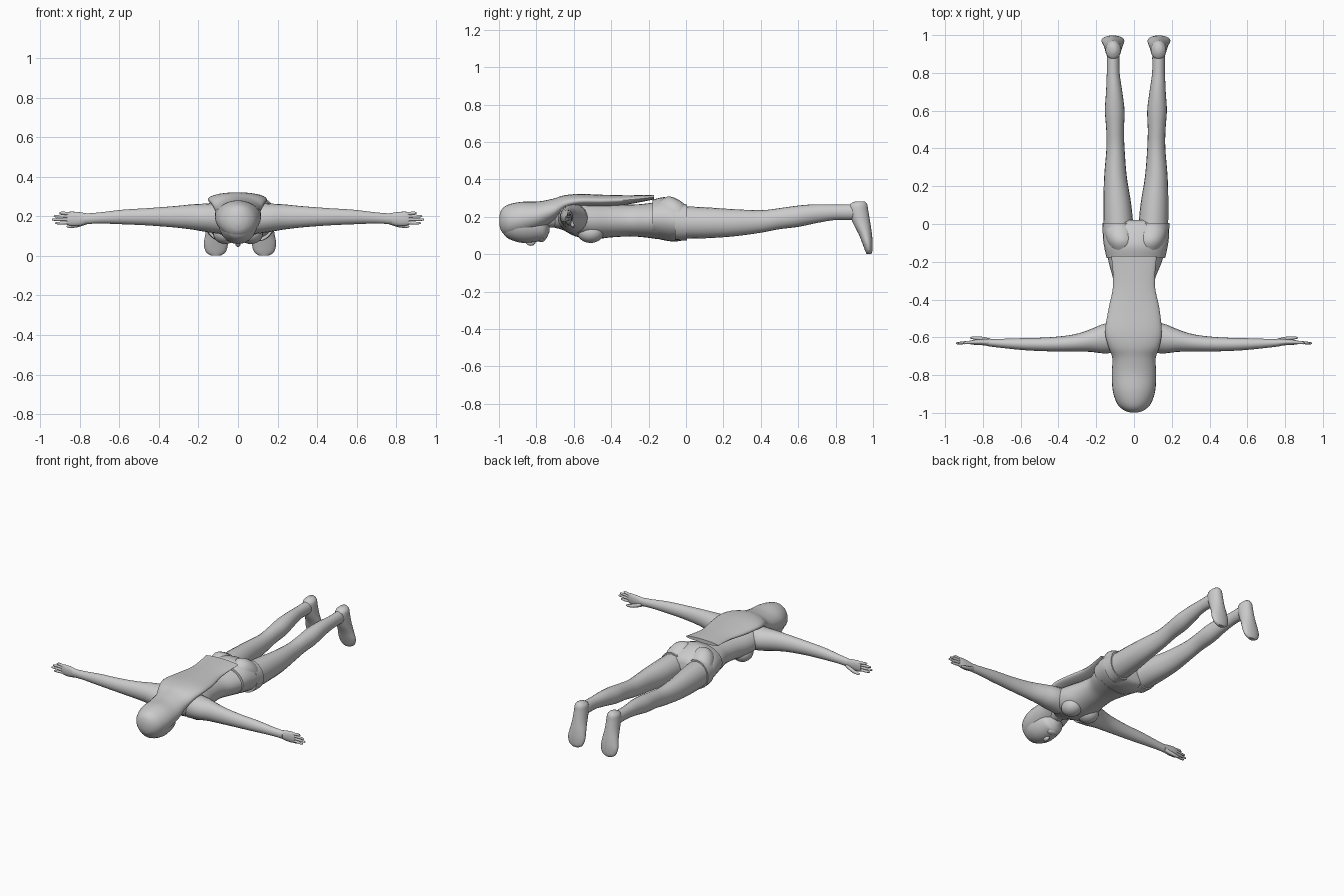
import bpy, bmesh, math
from mathutils import Vector

default = bpy.data.objects.get("Cube")
if default:
    bpy.data.objects.remove(default, do_unlink=True)

# The single plain material
grey = bpy.data.materials.new("plain grey")
grey.use_nodes = True
colour = (0.6, 0.6, 0.6, 1)
grey.diffuse_color = colour
grey.node_tree.nodes["Principled BSDF"].inputs["Base Color"].default_value = colour

BODY_AXIS = 0.01  # mirror line of the torso and legs


def finish(name, bm):
    """Turn a bmesh into a smooth grey object."""
    bmesh.ops.recalc_face_normals(bm, faces=bm.faces)
    mesh = bpy.data.meshes.new(name)
    bm.to_mesh(mesh)
    bm.free()
    mesh.materials.append(grey)
    obj = bpy.data.objects.new(name, mesh)
    bpy.context.collection.objects.link(obj)
    bpy.ops.object.select_all(action="DESELECT")
    obj.select_set(True)
    bpy.context.view_layer.objects.active = obj
    bpy.ops.object.shade_smooth_by_angle(angle=math.radians(50))
    return obj


def smooth_rings(rings, steps):
    """Catmull-Rom interpolation between the control rings."""
    result = []
    last = len(rings) - 1
    for i in range(last):
        a, b, c, d = (rings[max(0, min(last, i + k))] for k in (-1, 0, 1, 2))
        for s in range(steps):
            t = s / steps
            result.append([
                q + t / 2 * (r - p + t * (2 * p - 5 * q + 4 * r - w + t * (3 * (q - r) + w - p)))
                for p, q, r, w in zip(a, b, c, d)])
    result.append(list(rings[last]))
    return result


def loft(name, axis, rings, sides=20, steps=4, mirror=None):
    """Skin ellipses (position, centre u, centre v, radius u, radius v) along an axis."""
    order = {"x": (0, 1, 2), "y": (1, 0, 2), "z": (2, 0, 1)}[axis]
    bm = bmesh.new()
    loops = []
    for along, u, v, ru, rv in smooth_rings(rings, steps):
        loop = []
        for k in range(sides):
            angle = math.tau * k / sides
            point = Vector()
            values = (along, u + ru * math.cos(angle), v + rv * math.sin(angle))
            for slot, value in zip(order, values):
                point[slot] = value
            if mirror is not None:
                point.x = 2 * mirror - point.x
            loop.append(bm.verts.new(point))
        loops.append(loop)
    for low, high in zip(loops, loops[1:]):
        for k in range(sides):
            n = (k + 1) % sides
            bm.faces.new((low[k], low[n], high[n], high[k]))
    bm.faces.new(loops[0])
    bm.faces.new(loops[-1])
    return finish(name, bm)


def ball(name, centre, size):
    """Ellipsoid with the given half sizes."""
    bm = bmesh.new()
    bmesh.ops.create_uvsphere(bm, u_segments=20, v_segments=12, radius=1)
    bmesh.ops.scale(bm, vec=size, verts=bm.verts)
    bmesh.ops.translate(bm, vec=centre, verts=bm.verts)
    return finish(name, bm)


# Torso from the neck to the waistband
loft("torso", "y", [
    (-.70, 0, .20, .06, .06), (-.66, 0, .20, .12, .07), (-.59, 0, .19, .15, .095),
    (-.50, 0, .18, .14, .1), (-.40, 0, .18, .115, .09), (-.30, 0, .18, .11, .085),
    (-.22, .005, .18, .135, .09), (-.15, .01, .18, .155, .1)], sides=28)
loft("neck", "y", [(-.80, 0, .19, .05, .05), (-.66, 0, .20, .06, .055)])

# Head, face down
loft("head", "y", [
    (-.985, 0, .17, .03, .04), (-.96, 0, .165, .07, .075), (-.90, 0, .165, .095, .1),
    (-.84, 0, .16, .095, .1), (-.78, 0, .15, .08, .08), (-.75, 0, .14, .06, .06),
    (-.73, 0, .14, .02, .02)])
ball("nose", (0, -.83, .063), (.014, .025, .018))
ball("chin", (0, -.775, .085), (.035, .025, .02))

# Hair cap running into a flat sheet down the back
loft("hair", "y", [
    (-.998, 0, .18, .02, .025), (-.985, 0, .18, .055, .06), (-.95, 0, .18, .09, .085),
    (-.88, 0, .19, .113, .09), (-.79, 0, .205, .117, .077), (-.71, 0, .235, .115, .062),
    (-.65, 0, .27, .135, .045), (-.57, -.003, .285, .15, .037), (-.45, 0, .285, .135, .033),
    (-.32, 0, .29, .11, .025), (-.17, 0, .305, .12, .012)], sides=28)

# Shorts: hips and seat
loft("shorts", "y", [
    (-.18, .01, .19, .155, .1), (-.12, .01, .19, .168, .115), (-.06, .01, .18, .175, .112),
    (0, .01, .17, .165, .09), (.02, .01, .17, .13, .06)], sides=28)

for side, mirror in (("left", None), ("right", BODY_AXIS)):
    # Shorts leg, bare leg and foot
    loft(side + "_seat", "y", [
        (-.17, .08, .22, .04, .04), (-.10, .085, .225, .075, .083),
        (-.03, .095, .2, .08, .085), (.03, .1, .18, .04, .05)], mirror=mirror)
    loft(side + "_shorts_leg", "y", [
        (-.06, .1, .175, .085, .1), (.005, .102, .17, .086, .096)], mirror=mirror)
    loft(side + "_leg", "y", [
        (-.05, .1, .17, .08, .088), (.10, .108, .168, .074, .083), (.25, .118, .168, .06, .073),
        (.40, .118, .175, .048, .06), (.50, .12, .19, .047, .056), (.60, .122, .203, .052, .057),
        (.70, .125, .217, .043, .05), (.80, .13, .224, .034, .041), (.90, .13, .225, .033, .041),
        (.94, .13, .225, .025, .03)], mirror=mirror)
    loft(side + "_foot", "z", [
        (.002, .132, .978, .025, .013), (.02, .132, .977, .05, .02), (.06, .132, .97, .061, .028),
        (.11, .13, .958, .055, .036), (.17, .13, .938, .046, .047), (.23, .13, .923, .042, .052),
        (.265, .13, .922, .037, .047), (.283, .13, .93, .018, .025)], mirror=mirror)

for side, sign, mirror in (("left", 1, None), ("right", -1, 0)):
    # Chest
    ball(side + "_breast", (sign * .065, -.51, .115), (.062, .07, .055))

    # Arm stretched out sideways
    loft(side + "_arm", "x", [
        (.08, -.60, .19, .08, .08), (.16, -.607, .193, .078, .072), (.23, -.617, .197, .06, .064),
        (.32, -.63, .198, .045, .054), (.45, -.637, .198, .037, .044), (.58, -.636, .197, .032, .037),
        (.70, -.632, .192, .024, .028), (.78, -.628, .187, .018, .027)], mirror=mirror)

    # Hand, fingers and thumb
    loft(side + "_palm", "x", [
        (.76, -.628, .188, .018, .026), (.80, -.626, .187, .016, .034),
        (.84, -.626, .188, .014, .036), (.865, -.627, .19, .01, .032)], mirror=mirror)
    for finger, tip, z in (("little", .905, .217), ("ring", .932, .201),
                           ("middle", .942, .184), ("index", .925, .166)):
        loft(f"{side}_{finger}_finger", "x", [
            (.84, -.626, z * .8 + .038, .01, .009), (.89, -.628, z, .008, .008),
            (tip - .008, -.631, z, .006, .006), (tip, -.631, z, .002, .002)],
            sides=10, mirror=mirror)
    loft(side + "_thumb", "x", [
        (.76, -.618, .175, .012, .014), (.81, -.607, .157, .011, .012),
        (.85, -.603, .15, .008, .009), (.867, -.603, .149, .003, .003)],
        sides=10, mirror=mirror)
